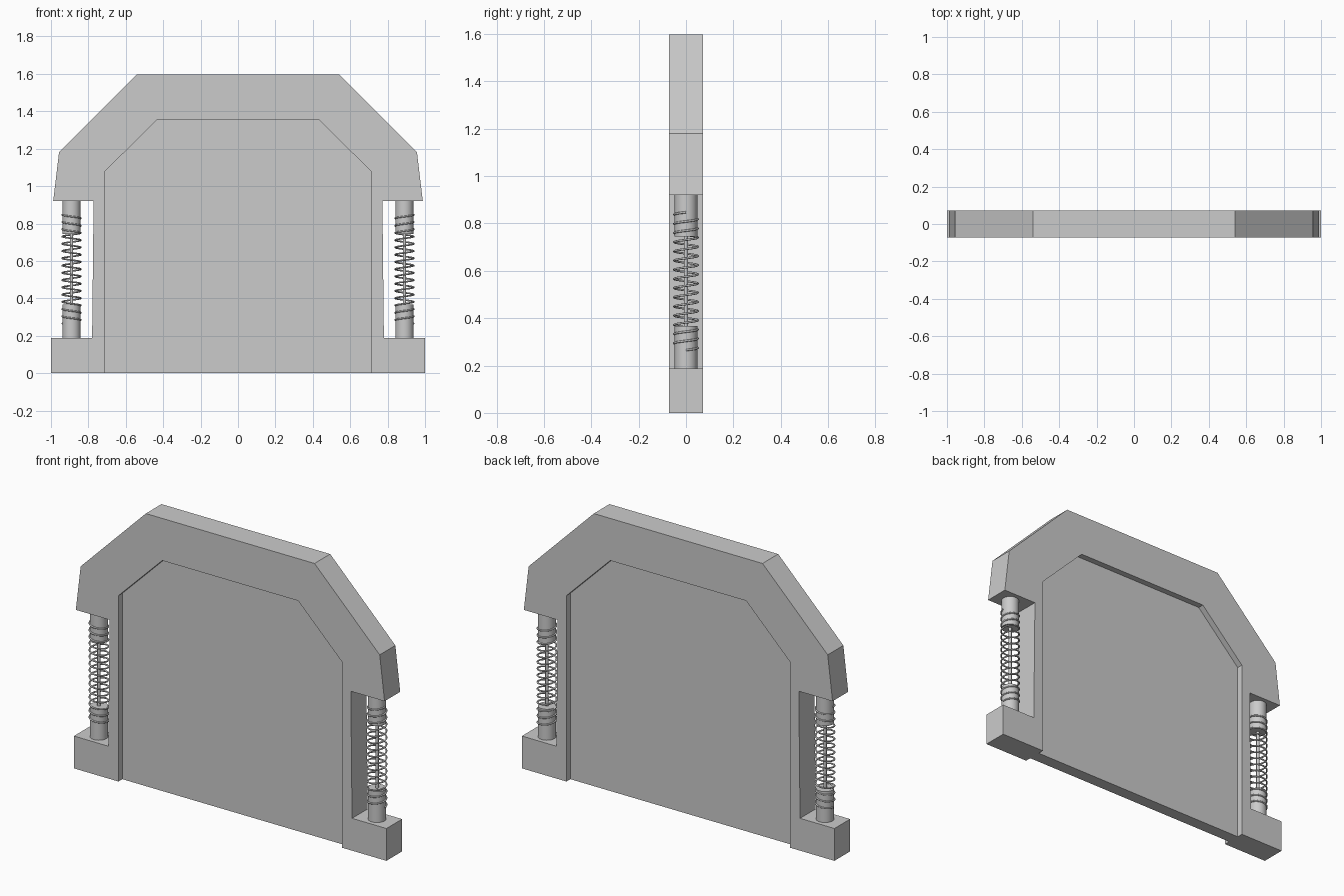
import bpy, bmesh, math

if "Cube" in bpy.data.objects:
    bpy.data.objects.remove(bpy.data.objects["Cube"])


def prism(name, half, depth):
    """Extrude a left-right symmetric XZ outline through y = +-depth."""
    outline = half + [(-x, z) for x, z in reversed(half)]
    bm = bmesh.new()
    face = bm.faces.new([bm.verts.new((x, -depth, z)) for x, z in outline])
    moved = bmesh.ops.extrude_face_region(bm, geom=[face], use_keep_orig=True)["geom"]
    verts = [v for v in moved if isinstance(v, bmesh.types.BMVert)]
    bmesh.ops.translate(bm, verts=verts, vec=(0, 2 * depth, 0))
    bmesh.ops.recalc_face_normals(bm, faces=bm.faces)
    mesh = bpy.data.meshes.new(name)
    bm.to_mesh(mesh)
    bm.free()
    obj = bpy.data.objects.new(name, mesh)
    bpy.context.collection.objects.link(obj)


def cylinder(name, x, radius, z0, z1, sides=32):
    bpy.ops.mesh.primitive_cylinder_add(vertices=sides, radius=radius, depth=z1 - z0,
                                        location=(x, 0, (z0 + z1) / 2))
    bpy.context.object.name = name
    bpy.ops.object.shade_smooth_by_angle()


def coil(name, x, side, radius, wire, z0, z1, turns, steps=24):
    curve = bpy.data.curves.new(name, "CURVE")
    curve.dimensions = "3D"
    curve.bevel_depth = wire
    curve.bevel_resolution = 2
    curve.use_fill_caps = True
    n = turns * steps
    spline = curve.splines.new("POLY")
    spline.points.add(n)
    for i, p in enumerate(spline.points):
        a = 2 * math.pi * i / steps
        p.co = (side * radius * math.cos(a), radius * math.sin(a), z0 + (z1 - z0) * i / n, 1)
    obj = bpy.data.objects.new(name, curve)
    obj.location.x = x
    bpy.context.collection.objects.link(obj)


# Frame outline: round the outside, then back along the opening for the panel
opening = [(0.715, 0.0), (0.715, 1.075), (0.435, 1.353)]
outer = [(0.54, 1.597), (0.957, 1.18), (0.988, 0.92), (0.772, 0.92),
         (0.78, 0.187), (1.0, 0.187), (1.0, 0.0)]
prism("frame", outer + opening, 0.0715)

# Thinner panel, recessed on both faces
prism("panel", opening[::-1], 0.036)

# Spring posts between the feet and the shoulders
for label, side in (("left", -1), ("right", 1)):
    x = 0.89 * side
    cylinder(label + "_lower_post", x, 0.048, 0.18, 0.366)
    cylinder(label + "_upper_post", x, 0.048, 0.745, 0.925)
    cylinder(label + "_rod", x, 0.009, 0.36, 0.75, 16)
    coil(label + "_spring", x, side, 0.05, 0.0045, 0.265, 0.847, 15)
